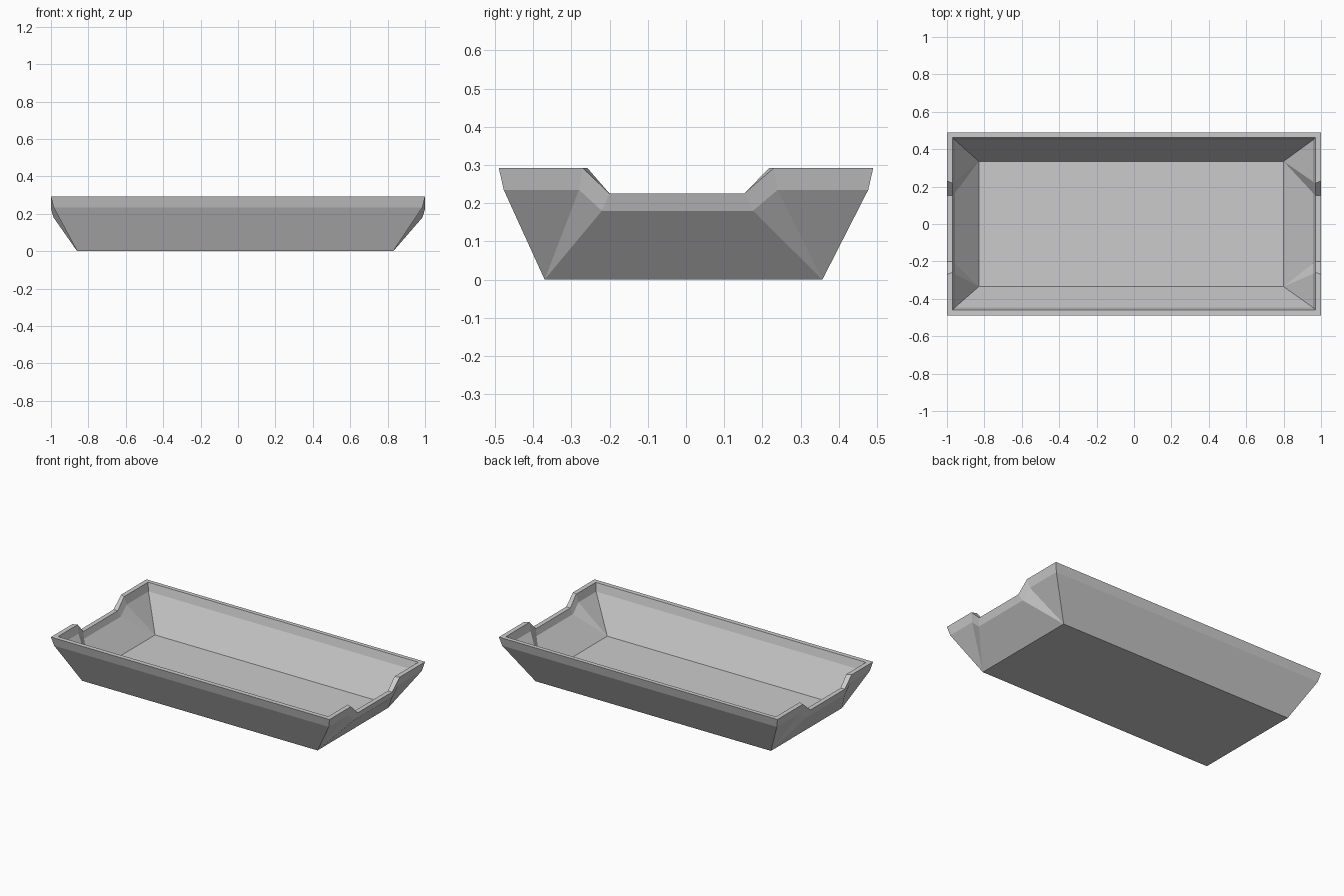
import bpy
import bmesh

cube = bpy.data.objects.get("Cube")
if cube:
    bpy.data.objects.remove(cube, do_unlink=True)

# One plain grey for the whole tray
grey = bpy.data.materials.new("warm_stone_grey")
grey.use_nodes = True
grey.diffuse_color = (0.6, 0.6, 0.6, 1)
grey.node_tree.nodes["Principled BSDF"].inputs["Base Color"].default_value = (0.6, 0.6, 0.6, 1)

bm = bmesh.new()


def wall_ring(x, ys, high, low):
    """Loop round the tray, dipping to the low height at the notch in each end."""
    zs = [high, high, low, low, high, high]
    right = [(x, y, z) for y, z in zip(ys, zs)]
    left = [(-x, y, z) for _, y, z in reversed(right)]
    return [bm.verts.new(p) for p in right + left]


def base_ring(x0, x1, y0, y1, z):
    """Rectangle whose corners are each shared by three points of a wall ring."""
    corners = [bm.verts.new((x, y, z)) for x, y in ((x1, y0), (x1, y1), (x0, y1), (x0, y0))]
    return [c for c in corners for _ in range(3)]


def bridge(a, b):
    """Join two rings, dropping repeated corners so that fans become triangles."""
    for i in range(len(a)):
        j = (i + 1) % len(a)
        face = list(dict.fromkeys((a[i], a[j], b[j], b[i])))
        bm.faces.new(face)


# Outer skin: base, bend line and rim; then inner skin back down to the floor
outer_base = base_ring(-0.86, 0.83, -0.37, 0.357, 0)
outer_bend = wall_ring(0.986, (-0.477, -0.28, -0.22, 0.175, 0.24, 0.477), 0.235, 0.18)
outer_rim = wall_ring(1.0, (-0.49, -0.27, -0.2, 0.152, 0.23, 0.49), 0.292, 0.225)
inner_rim = wall_ring(0.97, (-0.46, -0.258, -0.2, 0.152, 0.218, 0.463), 0.292, 0.225)
inner_bend = wall_ring(0.958, (-0.447, -0.266, -0.21, 0.165, 0.226, 0.45), 0.24, 0.185)
inner_floor = base_ring(-0.83, 0.80, -0.335, 0.335, 0.036)

rings = [outer_base, outer_bend, outer_rim, inner_rim, inner_bend, inner_floor]
for lower, upper in zip(rings, rings[1:]):
    bridge(lower, upper)
bm.faces.new(outer_base[::3])
bm.faces.new(inner_floor[::3])
bmesh.ops.recalc_face_normals(bm, faces=bm.faces)

mesh = bpy.data.meshes.new("tray")
bm.to_mesh(mesh)
bm.free()
mesh.materials.append(grey)
tray = bpy.data.objects.new("notched_tray", mesh)
bpy.context.collection.objects.link(tray)
